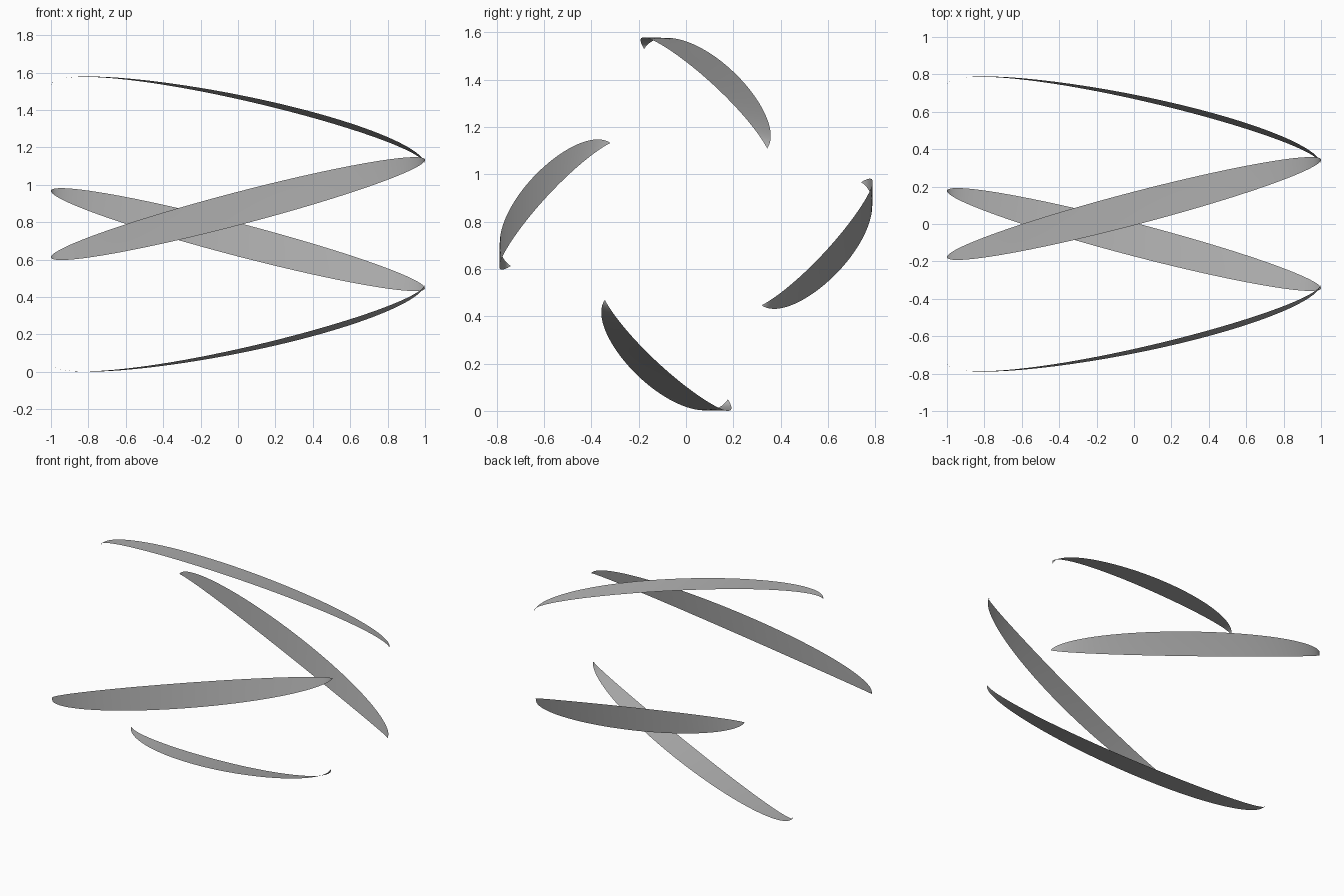
import bpy, bmesh, math
from mathutils import Matrix, Vector

cube = bpy.data.objects.get("Cube")
if cube:
    bpy.data.objects.remove(cube, do_unlink=True)

grey = bpy.data.materials.new("mid grey")
grey.use_nodes = True
colour = (0.42, 0.42, 0.42, 1)
grey.diffuse_color = colour
grey.node_tree.nodes["Principled BSDF"].inputs["Base Color"].default_value = colour

AXIS_HEIGHT = 0.79
LENGTH_STEPS, WIDTH_STEPS = 64, 6


def blade_point(t, s):
    """Point on the front blade: t runs along it, s across it."""
    x, bow = -math.cos(t), math.sin(t)
    across = 0.09 * bow * s
    tilt = 0.13 + 0.14 * x
    return Vector((x, -0.53 + 0.21 * x - 0.15 * bow + tilt * across,
                   0.083 + 0.26 * x + across))


def make_blade(name, turn):
    bm = bmesh.new()
    rows = []
    for i in range(LENGTH_STEPS + 1):
        t = math.pi * i / LENGTH_STEPS
        rows.append([bm.verts.new(blade_point(t, 2 * j / WIDTH_STEPS - 1))
                     for j in range(WIDTH_STEPS + 1)])
    for a, b in zip(rows, rows[1:]):
        for j in range(WIDTH_STEPS):
            bm.faces.new((a[j], b[j], b[j + 1], a[j + 1]))
    # Close the two pointed tips
    bmesh.ops.remove_doubles(bm, verts=bm.verts, dist=1e-5)
    for face in bm.faces:
        face.smooth = True
    bm.transform(Matrix.Translation((0, 0, AXIS_HEIGHT)) @ Matrix.Rotation(turn, 4, "X"))
    mesh = bpy.data.meshes.new(name)
    bm.to_mesh(mesh)
    bm.free()
    mesh.materials.append(grey)
    bpy.context.collection.objects.link(bpy.data.objects.new(name, mesh))


# Four bowed blades spaced evenly round the long axis
for k, side in enumerate(("front", "bottom", "back", "top")):
    make_blade(side + "_blade", k * math.pi / 2)
